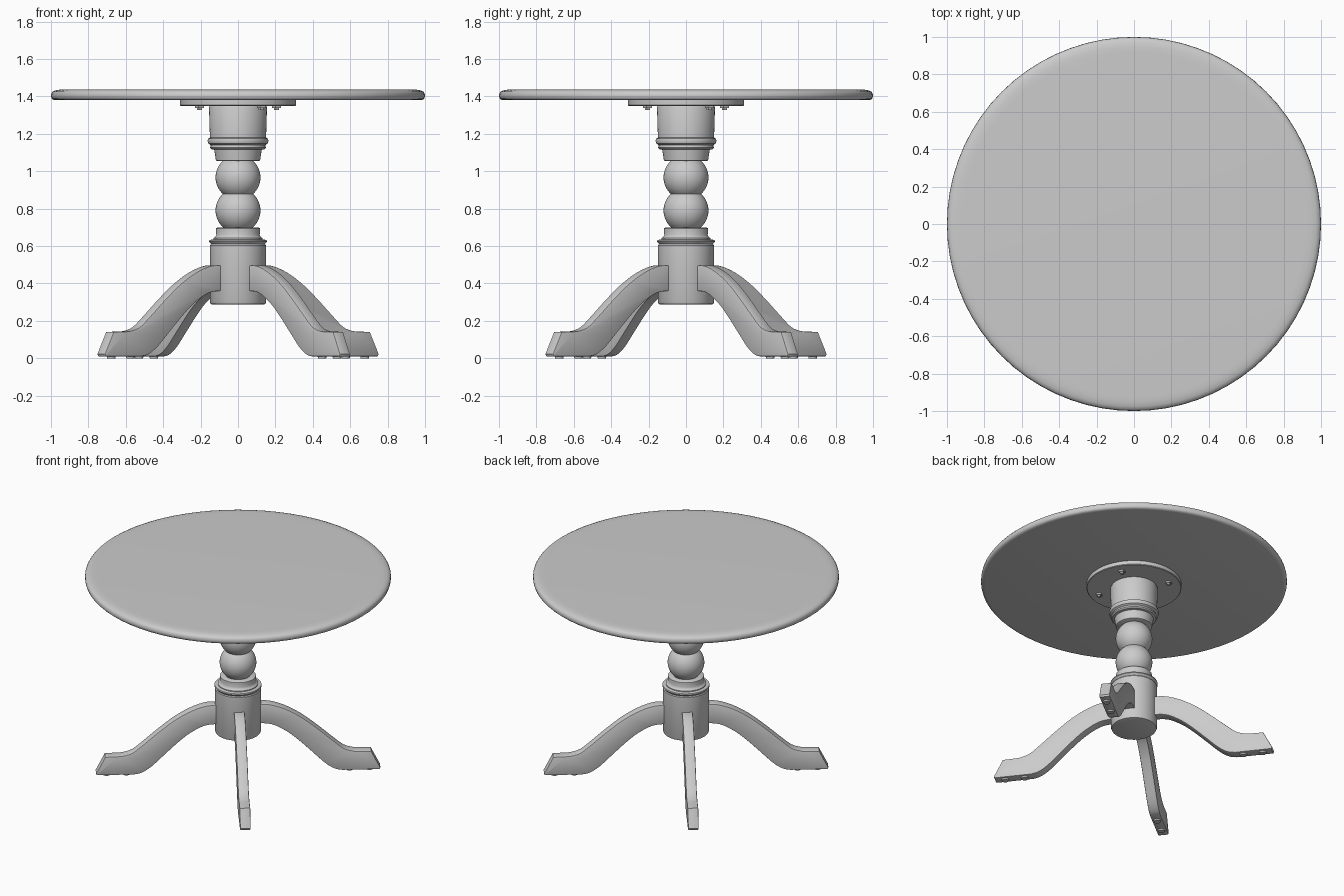
import bpy, bmesh, math
from mathutils import Matrix, Vector

if "Cube" in bpy.data.objects:
    bpy.data.objects.remove(bpy.data.objects["Cube"])


def finish(name, bm, angle=35):
    bmesh.ops.recalc_face_normals(bm, faces=bm.faces)
    mesh = bpy.data.meshes.new(name)
    bm.to_mesh(mesh)
    bm.free()
    obj = bpy.data.objects.new(name, mesh)
    bpy.context.collection.objects.link(obj)
    bpy.ops.object.select_all(action='DESELECT')
    obj.select_set(True)
    bpy.context.view_layer.objects.active = obj
    bpy.ops.object.shade_smooth_by_angle(angle=math.radians(angle))
    return obj


def lathe(name, profile, sides=64):
    """Spin a closed-off (radius, z) profile around the z axis."""
    bm = bmesh.new()
    rings = []
    for r, z in profile:
        rings.append([bm.verts.new((r * math.cos(2 * math.pi * i / sides),
                                    r * math.sin(2 * math.pi * i / sides), z))
                      for i in range(sides)])
    for a, b in zip(rings, rings[1:]):
        for i in range(sides):
            j = (i + 1) % sides
            bm.faces.new((a[i], a[j], b[j], b[i]))
    bm.faces.new(rings[0])
    bm.faces.new(rings[-1])
    return finish(name, bm)


def ball(radius, centre, half_height, steps=14):
    """Profile of a sphere cut off above and below."""
    a = math.asin(half_height / radius)
    return [(radius * math.cos(t), centre + radius * math.sin(t))
            for t in (-a + 2 * a * i / steps for i in range(steps + 1))]


def smooth_path(points, steps=4):
    """Catmull-Rom curve through 2D points."""
    pts = [Vector(p) for p in points]
    pts = [2 * pts[0] - pts[1]] + pts + [2 * pts[-1] - pts[-2]]
    out = []
    for p0, p1, p2, p3 in zip(pts, pts[1:], pts[2:], pts[3:]):
        for k in range(steps):
            t = k / steps
            out.append(0.5 * (2 * p1 + (p2 - p0) * t + (2 * p0 - 5 * p1 + 4 * p2 - p3) * t * t
                              + (3 * p1 - p0 - 3 * p2 + p3) * t ** 3))
    return out + [pts[-2]]


# Round top with softened rim, and the mounting plate below it
lathe("table_top", [(0.975, 1.38), (0.99, 1.383), (0.997, 1.39), (1.0, 1.402), (0.998, 1.416),
                    (0.991, 1.426), (0.975, 1.433), (0.95, 1.437), (0.92, 1.438)], 72)
lathe("mounting_plate", [(0.306, 1.35), (0.31, 1.354), (0.31, 1.38)])

# Turned pedestal, from bottom to top
lathe("leg_block", [(0.138, 0.288), (0.146, 0.291), (0.15, 0.30), (0.15, 0.604), (0.145, 0.61)])
lathe("lower_collar", [(0.14, 0.606), (0.155, 0.624), (0.153, 0.632), (0.132, 0.636), (0.132, 0.642),
                       (0.122, 0.648), (0.116, 0.66), (0.118, 0.685), (0.117, 0.695), (0.108, 0.70)])
lathe("lower_ball", ball(0.12, 0.79, 0.09))
lathe("upper_ball", ball(0.12, 0.967, 0.09))
lathe("upper_collar", [(0.113, 1.055), (0.118, 1.058), (0.127, 1.115), (0.143, 1.118), (0.15, 1.126),
                       (0.146, 1.134), (0.146, 1.14), (0.158, 1.148), (0.163, 1.162), (0.16, 1.174),
                       (0.15, 1.18)])
lathe("upper_block", [(0.15, 1.175), (0.155, 1.34), (0.15, 1.352)])

# Plate bolts with square heads
for k in range(4):
    bm = bmesh.new()
    for size, low, high in ((0.034, 1.339, 1.352), (0.02, 1.328, 1.345)):
        bmesh.ops.create_cube(bm, size=1, matrix=Matrix.Translation((0.24, 0, (low + high) / 2))
                              @ Matrix.Diagonal((size, size, high - low, 1)))
    bmesh.ops.rotate(bm, verts=bm.verts, matrix=Matrix.Rotation(math.radians(31 + 90 * k), 3, 'Z'))
    finish(f"plate_bolt_{k + 1}", bm)

# Curved legs: side outline extruded to a flat plank, edges eased
upper = smooth_path([(0.11, 0.495), (0.2, 0.495), (0.3, 0.463), (0.41, 0.40), (0.52, 0.313),
                     (0.62, 0.225), (0.69, 0.168), (0.75, 0.147), (0.79, 0.143)])
lower = smooth_path([(0.68, 0.01), (0.63, 0.022), (0.57, 0.062), (0.49, 0.14), (0.40, 0.228),
                     (0.32, 0.295), (0.22, 0.35), (0.11, 0.362)])
outline = upper + [Vector((0.87, 0.141)), Vector((0.93, 0.022)), Vector((0.924, 0.01))] + lower

for k in range(4):
    turn = Matrix.Rotation(math.radians(38 + 90 * k), 3, 'Z')
    bm = bmesh.new()
    face = bm.faces.new([bm.verts.new((p.x, -0.035, p.y)) for p in outline])
    moved = bmesh.ops.extrude_face_region(bm, geom=[face])["geom"]
    bmesh.ops.translate(bm, vec=(0, 0.07, 0),
                        verts=[g for g in moved if isinstance(g, bmesh.types.BMVert)])
    bmesh.ops.recalc_face_normals(bm, faces=bm.faces)
    rim = [e for e in bm.edges if abs(e.verts[0].co.y - e.verts[1].co.y) < 1e-5]
    bmesh.ops.bevel(bm, geom=rim, offset=0.006, segments=2, profile=0.5, affect='EDGES')
    bmesh.ops.rotate(bm, verts=bm.verts, matrix=turn)
    finish(f"leg_{k + 1}", bm)

    # Glide pads under the foot
    bm = bmesh.new()
    for r in (0.73, 0.86):
        bmesh.ops.create_cone(bm, cap_ends=True, segments=20, radius1=0.022, radius2=0.024,
                              depth=0.012, matrix=Matrix.Translation((r, 0, 0.006)))
    bmesh.ops.rotate(bm, verts=bm.verts, matrix=turn)
    finish(f"foot_glides_{k + 1}", bm)
